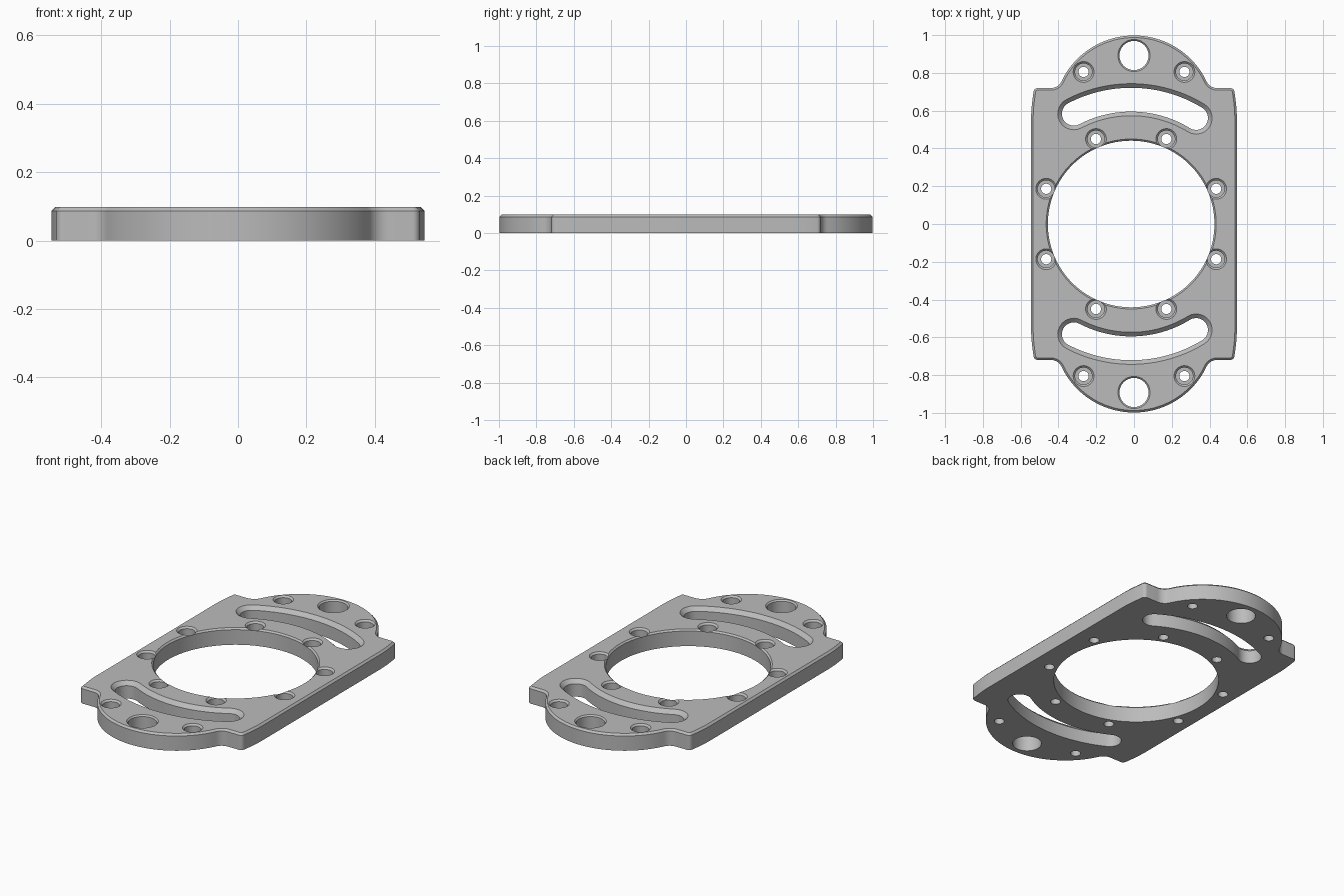
import bpy, bmesh, math
from math import sin, cos, radians, hypot
from mathutils import Vector

cube = bpy.data.objects.get("Cube")
if cube:
    bpy.data.objects.remove(cube, do_unlink=True)

TOP = 0.098
RING_X = -0.015      # bore, bolt ring and slots share this slightly offset centre

grey = bpy.data.materials.new("machined grey")
grey.use_nodes = True
grey.diffuse_color = (0.5, 0.5, 0.5, 1)
grey.node_tree.nodes["Principled BSDF"].inputs["Base Color"].default_value = (0.5, 0.5, 0.5, 1)


def arc(cx, cy, r, a0, a1, n):
    """Points on an arc, angles in degrees."""
    angles = [radians(a0 + (a1 - a0) * i / n) for i in range(n + 1)]
    return [(cx + r * cos(a), cy + r * sin(a)) for a in angles]


def loft(name, rings):
    """Closed solid through stacked (points, z) rings."""
    bm = bmesh.new()
    loops = [[bm.verts.new((x, y, z)) for x, y in pts] for pts, z in rings]
    for low, high in zip(loops, loops[1:]):
        for i in range(len(low)):
            j = (i + 1) % len(low)
            bm.faces.new((low[i], low[j], high[j], high[i]))
    bm.faces.new(loops[0][::-1])
    bm.faces.new(loops[-1])
    bmesh.ops.recalc_face_normals(bm, faces=bm.faces)
    mesh = bpy.data.meshes.new(name)
    bm.to_mesh(mesh)
    bm.free()
    mesh.materials.append(grey)
    obj = bpy.data.objects.new(name, mesh)
    bpy.context.collection.objects.link(obj)
    return obj


def inset(pts, d):
    """Offset a counter-clockwise outline inwards."""
    out = []
    for i, p in enumerate(pts):
        p, a, b = Vector(p), Vector(pts[i - 1]), Vector(pts[(i + 1) % len(pts)])
        u, v = (p - a).normalized(), (b - p).normalized()
        n = Vector((-u.y - v.y, u.x + v.x)).normalized()
        q = p + n * d / max(0.5, n.dot(Vector((-u.y, u.x))))
        out.append((q.x, q.y))
    return out


# Plate outline: one quarter, then mirrored
R, CY, SHOULDER, FILLET = 0.425, 0.573, 0.72, 0.06
fy = SHOULDER + FILLET
fx = math.sqrt((R + FILLET) ** 2 - (fy - CY) ** 2)
touch = math.degrees(math.atan2(fy - CY, fx))
quarter = [(0.545, 0.56), (0.543, 0.61), (0.538, 0.655)]
quarter += arc(0.510, 0.698, 0.022, 10, 90, 6)
quarter += arc(fx, fy, FILLET, 270, 180 + touch, 8)
quarter += arc(0, CY, R, touch, 90, 32)[1:]
half = quarter + [(-x, y) for x, y in quarter[-2::-1]]
outline = half + [(x, -y) for x, y in half[::-1]]
plate = loft("adapter_plate", [(outline, 0), (outline, TOP - 0.011), (inset(outline, 0.011), TOP)])

cutters = []


def cut_hole(name, x, y, profile, n=48):
    """Round cutter from (radius, z) steps."""
    cutters.append(loft(name, [(arc(x, y, r, 0, 360, n)[:-1], z) for r, z in profile]))


def chamfered(r, c):
    return [(r, -0.05), (r, TOP - c), (r + c, TOP), (r + c, TOP + 0.05)]


BOLT = [(0.027, -0.05), (0.027, 0.045), (0.045, 0.045), (0.045, TOP - 0.01),
        (0.055, TOP), (0.055, TOP + 0.05)]

# Central bore and its ring of counterbored holes
cut_hole("bore_cutter", RING_X, 0, chamfered(0.441, 0.009), 128)
for k in range(8):
    a = radians(22.5 + 45 * k)
    cut_hole("ring_bolt_cutter", RING_X + 0.487 * cos(a), 0.487 * sin(a), BOLT)


def slot(d, side):
    """Curved slot outline with rounded ends, widened by d."""
    mid, w, a0, a1 = 0.658, 0.063 + d, 58.5, 117.5
    ends = [(RING_X + mid * cos(radians(a)), mid * sin(radians(a))) for a in (a0, a1)]
    pts = arc(RING_X, 0, mid + w, a0, a1, 40)
    pts += arc(*ends[1], w, a1, a1 + 180, 14)[1:-1]
    pts += arc(RING_X, 0, mid - w, a1, a0, 40)
    pts += arc(*ends[0], w, a0 - 180, a0, 14)[1:-1]
    return [(x, side * y) for x, y in pts]


# Dome holes and curved slots at both ends
for side in (1, -1):
    cut_hole("dome_hole_cutter", 0, side * 0.892, chamfered(0.077, 0.008), 64)
    for x in (-0.267, 0.267):
        cut_hole("dome_bolt_cutter", x, side * 0.805, BOLT)
    cutters.append(loft("slot_cutter", [(slot(0, side), -0.05), (slot(0, side), TOP - 0.022),
                                        (slot(0.022, side), TOP), (slot(0.022, side), TOP + 0.05)]))

# Cut everything, then drop the cutters
for c in cutters:
    c.hide_render = True
    mod = plate.modifiers.new(c.name, "BOOLEAN")
    mod.operation = "DIFFERENCE"
    mod.solver = "EXACT"
    mod.object = c
bpy.context.view_layer.update()
deps = bpy.context.evaluated_depsgraph_get()
result = bpy.data.meshes.new_from_object(plate.evaluated_get(deps))
plate.modifiers.clear()
plate.data = result
for c in cutters:
    bpy.data.objects.remove(c, do_unlink=True)

bpy.ops.object.select_all(action="DESELECT")
plate.select_set(True)
bpy.context.view_layer.objects.active = plate
bpy.ops.object.shade_smooth_by_angle(angle=radians(30))
